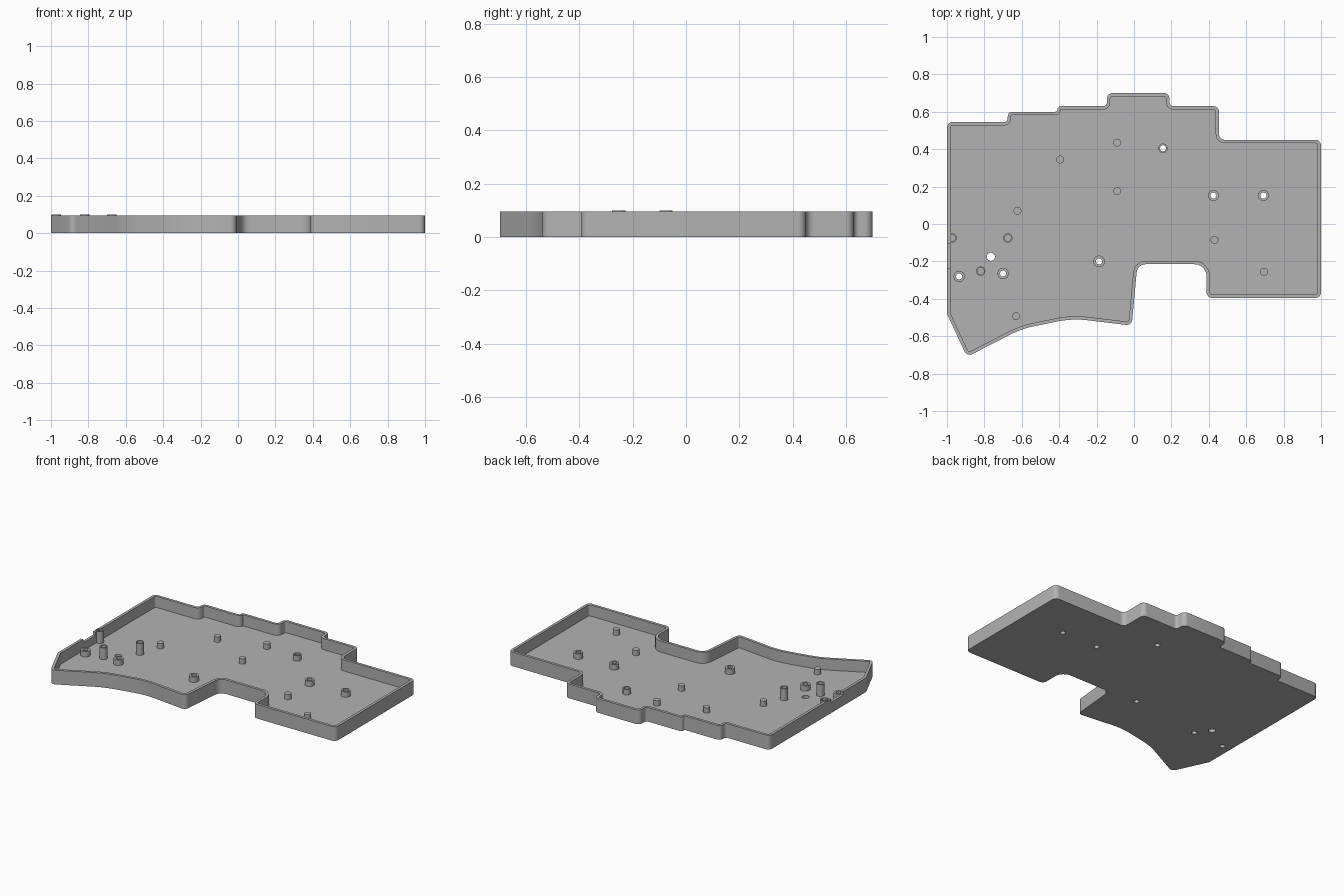
import bpy, bmesh, math
from mathutils import Vector

if "Cube" in bpy.data.objects:
    bpy.data.objects.remove(bpy.data.objects["Cube"], do_unlink=True)

HEIGHT, FLOOR, WALL = 0.095, 0.02, 0.018

grey = bpy.data.materials.new("plain grey")
grey.use_nodes = True
grey.diffuse_color = (0.45, 0.45, 0.45, 1)
grey.node_tree.nodes["Principled BSDF"].inputs["Base Color"].default_value = grey.diffuse_color


def make_object(name, bm):
    bmesh.ops.recalc_face_normals(bm, faces=bm.faces[:])
    mesh = bpy.data.meshes.new(name)
    bm.to_mesh(mesh)
    bm.free()
    mesh.materials.append(grey)
    obj = bpy.data.objects.new(name, mesh)
    bpy.context.collection.objects.link(obj)
    return obj


def smooth(obj):
    bpy.ops.object.select_all(action='DESELECT')
    obj.select_set(True)
    bpy.context.view_layer.objects.active = obj
    bpy.ops.object.shade_smooth_by_angle(angle=math.radians(35))


def rounded(corners, steps=6):
    """Fillet every corner (x, y, radius) of a polygon."""
    pts, n = [], len(corners)
    for i, (x, y, r) in enumerate(corners):
        c = Vector((x, y))
        a = (Vector(corners[i - 1][:2]) - c).normalized()
        b = (Vector(corners[(i + 1) % n][:2]) - c).normalized()
        half = a.angle(b) / 2
        centre = c + (a + b).normalized() * r / math.sin(half)
        start = c + a * r / math.tan(half) - centre
        end = c + b * r / math.tan(half) - centre
        sweep = start.angle_signed(end)      # clockwise positive
        first = math.atan2(start.y, start.x)
        for k in range(steps + 1):
            t = first - sweep * k / steps
            pts.append(centre + Vector((math.cos(t), math.sin(t))) * r)
    return pts


def inset(pts, d):
    """Offset a clockwise loop inward with mitred corners."""
    out = []
    for i, p in enumerate(pts):
        u = (p - pts[i - 1]).normalized()
        v = (pts[(i + 1) % len(pts)] - p).normalized()
        n1, n2 = Vector((u.y, -u.x)), Vector((v.y, -v.x))
        out.append(p + (n1 + n2) * d / (1 + n1.dot(n2)))
    return out


def prism(name, pts, z0, z1):
    bm = bmesh.new()
    face = bm.faces.new([bm.verts.new((p.x, p.y, z0)) for p in pts])
    top = bmesh.ops.extrude_face_region(bm, geom=[face])["geom"]
    verts = [v for v in top if isinstance(v, bmesh.types.BMVert)]
    bmesh.ops.translate(bm, verts=verts, vec=(0, 0, z1 - z0))
    return make_object(name, bm)


def circle(x, y, r, n=24):
    return [Vector((x + r * math.cos(t), y + r * math.sin(t)))
            for t in (math.tau * k / n for k in range(n))]


def cut(target, cutter):
    cutter.hide_render = True
    mod = target.modifiers.new("cut", 'BOOLEAN')
    mod.operation, mod.solver, mod.object = 'DIFFERENCE', 'EXACT', cutter
    bpy.context.view_layer.objects.active = target
    bpy.ops.object.modifier_apply(modifier=mod.name)
    bpy.data.objects.remove(cutter, do_unlink=True)


def lathe(name, x, y, profile, n=24):
    """Spin an open (radius, z) profile about a vertical axis."""
    bm = bmesh.new()
    verts = [bm.verts.new((x + r, y, z)) for r, z in profile]
    edges = [bm.edges.new(pair) for pair in zip(verts, verts[1:])]
    bmesh.ops.spin(bm, geom=verts + edges, cent=(x, y, 0), axis=(0, 0, 1),
                   angle=math.tau, steps=n, use_merge=True)
    bmesh.ops.remove_doubles(bm, verts=bm.verts[:], dist=0.0002)
    smooth(make_object(name, bm))


# Outline of the tray, clockwise: x, y, corner radius
outline = rounded([
    (-1, 0.545, 0.03), (-0.675, 0.545, 0.02), (-0.675, 0.6, 0.025),
    (-0.41, 0.6, 0.01), (-0.41, 0.63, 0.0195),
    (-0.145, 0.63, 0.02), (-0.145, 0.7, 0.03),
    (0.19, 0.7, 0.03), (0.19, 0.63, 0.02),
    (0.455, 0.63, 0.03), (0.455, 0.45, 0.03), (1, 0.45, 0.03),
    (1, -0.395, 0.03), (0.388, -0.395, 0.03),
    (0.388, -0.215, 0.065), (0.018, -0.215, 0.05),
    (-0.012, -0.543, 0.03), (-0.33, -0.505, 0.5), (-0.6, -0.56, 0.5),
    (-0.893, -0.71, 0.03), (-1, -0.48, 0.05)])

# Tray body: solid slab, hollowed
tray = prism("tray", outline, 0, HEIGHT)
cut(tray, prism("cavity_cutter", inset(outline, WALL), FLOOR, HEIGHT + 0.1))

# Shallow dip in the side wall
dip = [Vector(p) for p in ((-1.1, -0.107), (-0.96, -0.107), (-0.96, -0.235), (-1.1, -0.235))]
cut(tray, prism("dip_cutter", dip, 0.072, HEIGHT + 0.1))

# Screw bosses with through holes: x, y, outer radius
screws = [(-0.935, -0.28, 0.03), (-0.7, -0.265, 0.03), (-0.187, -0.2, 0.031),
          (0.155, 0.405, 0.025), (0.425, 0.152, 0.029), (0.692, 0.152, 0.029)]
HOLE = 0.0165
for x, y, r in screws:
    cut(tray, prism("hole_cutter", circle(x, y, HOLE), -0.1, FLOOR + 0.02))
    lathe("screw_boss", x, y, [(r, FLOOR), (r, 0.056), (HOLE, 0.056), (HOLE, FLOOR)])

# Reset hole in the floor
cut(tray, prism("hole_cutter", circle(-0.765, -0.175, 0.022), -0.1, FLOOR + 0.02))
smooth(tray)

# Tall hollow posts
for x, y in [(-0.972, -0.075), (-0.675, -0.075), (-0.82, -0.252)]:
    lathe("tall_post", x, y, [(0.025, FLOOR), (0.025, 0.099), (0.018, 0.099),
                              (0.018, 0.03), (0, 0.03)])

# Short solid support pegs
for x, y in [(-0.395, 0.345), (-0.09, 0.435), (-0.09, 0.175), (-0.623, 0.07),
             (-0.63, -0.493), (0.43, -0.085), (0.695, -0.255)]:
    lathe("support_peg", x, y, [(0.021, FLOOR), (0.021, 0.056), (0, 0.056)])
